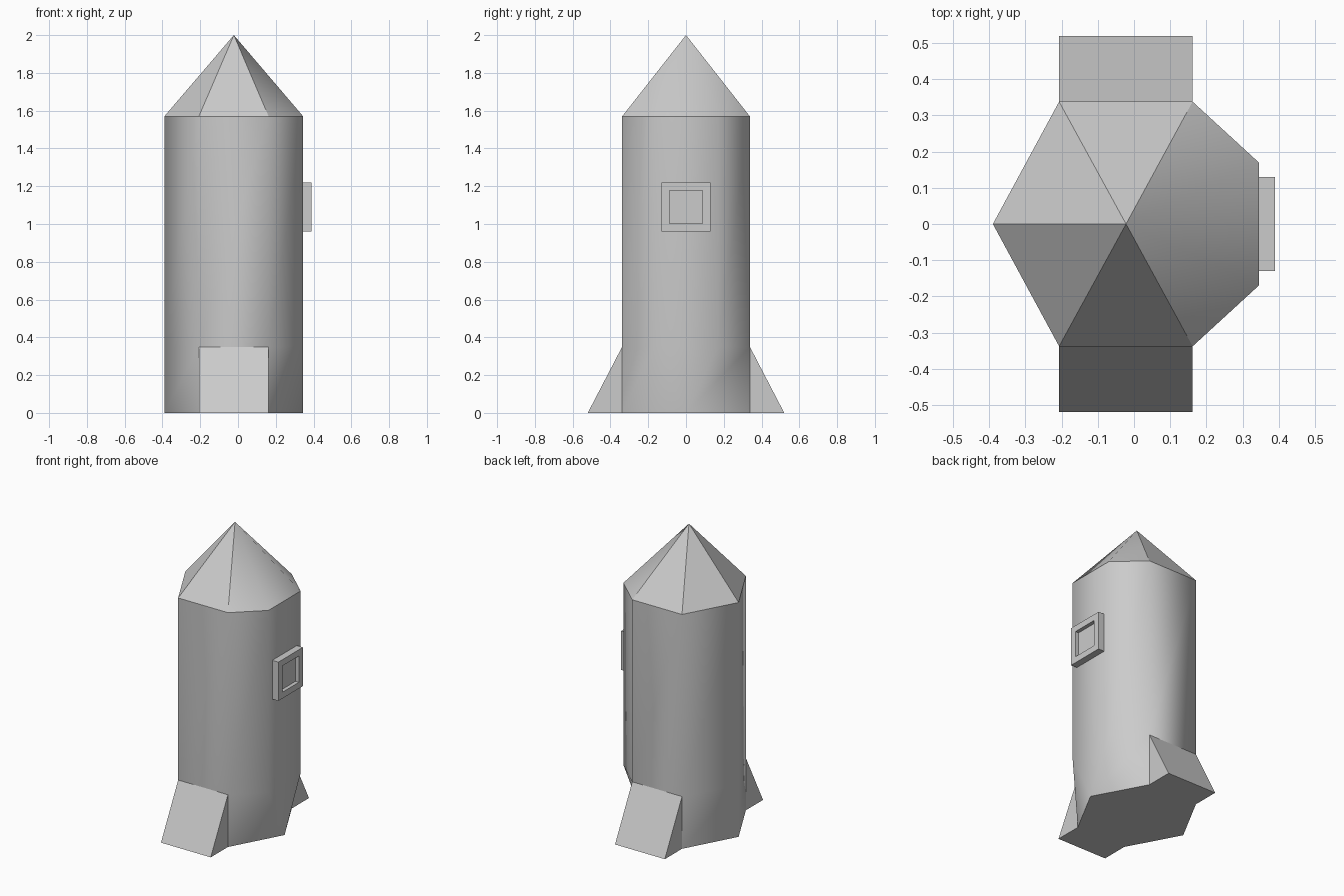
import bpy, bmesh

if "Cube" in bpy.data.objects:
    bpy.data.objects.remove(bpy.data.objects["Cube"])

XL, XA, XB, XR = -0.39, -0.207, 0.162, 0.345   # plan x positions
W, C = 0.338, 0.17                             # half depth, half flat width
FIN_Y, FIN_Z, EAVE = 0.52, 0.35, 1.57


def add_object(name, bm):
    bmesh.ops.recalc_face_normals(bm, faces=bm.faces[:])
    mesh = bpy.data.meshes.new(name)
    bm.to_mesh(mesh)
    bm.free()
    obj = bpy.data.objects.new(name, mesh)
    bpy.context.collection.objects.link(obj)
    return obj


# Body and roof: six-sided foot, flat-fronted seven-sided shaft, pointed roof
def build_body():
    bm = bmesh.new()
    plan = [(XR, C), (XB, W), (XA, W), (XL, 0), (XA, -W), (XB, -W), (XR, -C)]
    foot = [bm.verts.new((x, y, 0)) for x, y in [(XR, 0)] + plan[1:6]]
    low = [bm.verts.new((x, y, FIN_Z)) for x, y in plan]
    top = [bm.verts.new((x, y, EAVE)) for x, y in plan]
    apex = bm.verts.new((-0.022, 0, 2))
    bm.faces.new(foot)
    bm.faces.new((foot[0], low[0], low[6]))
    for i in range(7):
        j = (i + 1) % 7
        bm.faces.new((low[i], low[j], top[j], top[i]))
        bm.faces.new((top[i], top[j], apex))
        if i not in (1, 4, 6):      # fins cover walls 1 and 4
            bm.faces.new((foot[i], foot[j % 6], low[j], low[i]))
    for f in bm.faces:
        f.smooth = True
    # Sharp foot and eave rims, and the crisp roof ridges
    for e in bm.edges:
        a, b = e.verts
        level = abs(a.co.z - b.co.z) < 1e-4
        rim = level and a.co.z != low[0].co.z
        ridge = apex in e.verts and min(a.co.x + b.co.x, 9) < 0.2
        if rim or ridge:
            e.smooth = False
    add_object("rocket_body", bm)


# Wedge fin on one side, open where it joins the body
def build_fin(name, s):
    bm = bmesh.new()
    (t0, i0, o0), (t1, i1, o1) = [
        [bm.verts.new((x, s * y, z)) for y, z in ((W, FIN_Z), (W, 0), (FIN_Y, 0))]
        for x in (XA, XB)]
    for f in ((t0, i0, o0), (t1, o1, i1), (t0, o0, o1, t1), (i0, i1, o1, o0)):
        bm.faces.new(f)
    add_object(name, bm)


# Square window block with a recessed pane
def build_window():
    bm = bmesh.new()

    def ring(x, r):
        return [bm.verts.new((x, sy * r, 1.09 + sz * r))
                for sy, sz in ((-1, -1), (1, -1), (1, 1), (-1, 1))]
    rings = [ring(XR, 0.13), ring(0.39, 0.13), ring(0.39, 0.088), ring(0.365, 0.088)]
    for a, b in zip(rings, rings[1:]):
        for i in range(4):
            j = (i + 1) % 4
            bm.faces.new((a[i], a[j], b[j], b[i]))
    bm.faces.new(rings[-1])
    bm.faces.new(rings[0][::-1])
    add_object("window", bm)


build_body()
build_fin("fin_back", 1)
build_fin("fin_front", -1)
build_window()
